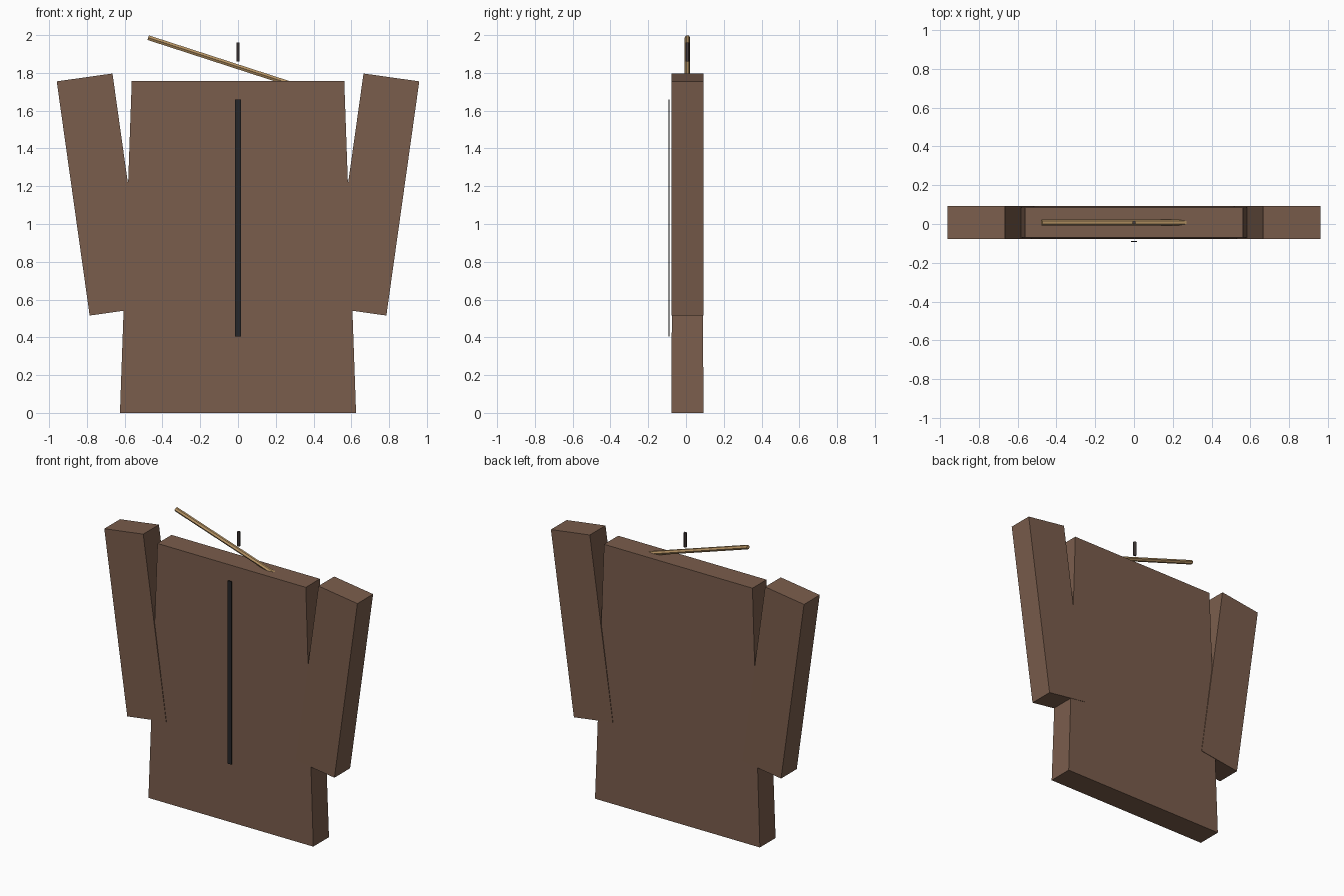
import bpy, bmesh, math
from mathutils import Matrix, Vector

if "Cube" in bpy.data.objects:
    bpy.data.objects.remove(bpy.data.objects["Cube"])

YC = 0.0075  # depth centre of the coat behind the thin front strip


def material(name, srgb):
    m = bpy.data.materials.new(name)
    lin = [(c / 255 / 12.92) if c < 10 else ((c / 255 + 0.055) / 1.055) ** 2.4 for c in srgb]
    m.diffuse_color = (*lin, 1)
    m.use_nodes = True
    m.node_tree.nodes["Principled BSDF"].inputs["Base Color"].default_value = m.diffuse_color
    return m


cloth = material("brown cloth", (122, 93, 76))
wood = material("light wood", (184, 149, 101))
black = material("black trim", (38, 38, 40))
metal = material("dark metal", (74, 64, 62))


def finish(name, bm, mat, matrix):
    bm.transform(matrix)
    bmesh.ops.recalc_face_normals(bm, faces=bm.faces)
    me = bpy.data.meshes.new(name)
    bm.to_mesh(me)
    bm.free()
    me.materials.append(mat)
    ob = bpy.data.objects.new(name, me)
    bpy.context.collection.objects.link(ob)
    return ob


def box(name, size, loc, mat, angle=0, taper=1):
    """Box tilted in the front plane; taper scales the top face."""
    bm = bmesh.new()
    bmesh.ops.create_cube(bm, size=1)
    for v in bm.verts:
        k = taper if v.co.z > 0 else 1
        v.co = Vector((v.co.x * size[0] * k, v.co.y * size[1] * k, v.co.z * size[2]))
    return finish(name, bm, mat, Matrix.Translation(loc) @ Matrix.Rotation(angle, 4, 'Y'))


def rod(name, radius, length, loc, mat, angle=0, sides=6):
    bm = bmesh.new()
    bmesh.ops.create_cone(bm, cap_ends=True, segments=sides, radius1=radius,
                          radius2=radius, depth=length)
    return finish(name, bm, mat, Matrix.Translation(loc) @ Matrix.Rotation(angle, 4, 'Y'))


# Tapered coat body
box("coat_body", (1.25, 0.17, 1.757), (0, YC, 0.8785), cloth, taper=0.9)

# Sleeves, splayed outward
for side, label in ((-1, "left"), (1, "right")):
    box(label + "_sleeve", (0.298, 0.17, 1.252), (side * 0.725, YC, 1.156), cloth,
        angle=side * math.radians(8))

# Front closure strip
box("front_strip", (0.03, 0.006, 1.254), (0, -0.0895, 1.031), black)

# Tilted hanger bar and hook
rod("hanger_bar", 0.0145, 1.0, (0, YC, 1.832), wood, angle=math.radians(108))
rod("hanger_hook", 0.01, 0.1, (0, YC, 1.91), metal, sides=6)
